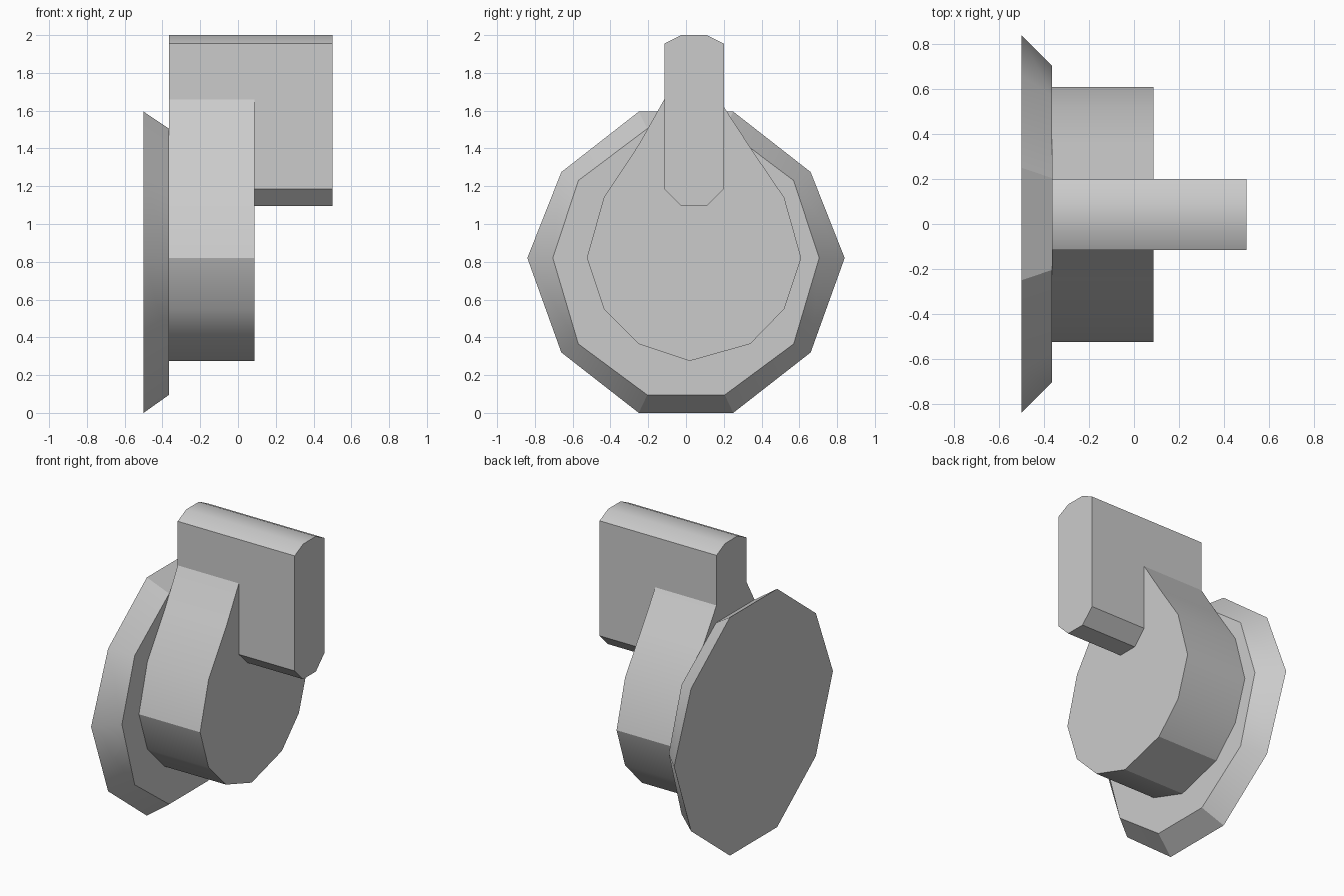
import bpy, bmesh, math

cube = bpy.data.objects.get("Cube")
if cube:
    bpy.data.objects.remove(cube, do_unlink=True)

grey = bpy.data.materials.new("plain_grey")
grey.use_nodes = True
COLOUR = (0.6, 0.6, 0.6, 1)
grey.diffuse_color = COLOUR
grey.node_tree.nodes["Principled BSDF"].inputs["Base Color"].default_value = COLOUR


def loft(name, back, x_back, front, x_front):
    """Closed solid between two (y, z) outlines standing across the x axis."""
    bm = bmesh.new()
    a = [bm.verts.new((x_back, y, z)) for y, z in back]
    b = [bm.verts.new((x_front, y, z)) for y, z in front]
    bm.faces.new(a)
    bm.faces.new(b)
    for i in range(len(a)):
        j = (i + 1) % len(a)
        bm.faces.new((a[i], a[j], b[j], b[i]))
    bmesh.ops.recalc_face_normals(bm, faces=bm.faces)
    mesh = bpy.data.meshes.new(name)
    bm.to_mesh(mesh)
    bm.free()
    mesh.materials.append(grey)
    obj = bpy.data.objects.new(name, mesh)
    bpy.context.collection.objects.link(obj)
    bpy.ops.object.select_all(action='DESELECT')
    obj.select_set(True)
    bpy.context.view_layer.objects.active = obj
    bpy.ops.object.shade_smooth_by_angle(angle=math.radians(30))
    return obj


def mirrored(half):
    """Complete a bottom-to-top half outline by mirroring it in y."""
    return half + [(-y, z) for y, z in reversed(half) if y > 0]


def mirrored_ring(side, tip):
    lower, upper = side
    full = lower + [tip] + upper
    return mirrored(full)


# Ten-sided wall plate, bevelled towards the knob
plate_back = mirrored_ring(([(0.25, 0), (0.66, 0.32)], [(0.66, 1.275), (0.25, 1.595)]), (0.84, 0.82))
plate_front = mirrored_ring(([(0.205, 0.095), (0.57, 0.365)], [(0.57, 1.23), (0.205, 1.505)]), (0.705, 0.82))
loft("wall_plate", plate_back, -0.5, plate_front, -0.366)

# Teardrop hub, narrowing up into the handle
hub = [(0.02, 0.275), (0.34, 0.365), (0.52, 0.55), (0.61, 0.82), (0.52, 1.14),
       (0.35, 1.39), (0.2, 1.62), (-0.115, 1.66), (-0.25, 1.42),
       (-0.435, 1.14), (-0.525, 0.82), (-0.435, 0.55), (-0.25, 0.365)]
loft("hub", hub, -0.366, hub, 0.087)

# Upright handle with chamfered top and bottom
handle = [(-0.025, 1.095), (0.11, 1.095), (0.2, 1.185), (0.2, 1.955),
          (0.11, 2), (-0.025, 2), (-0.115, 1.955), (-0.115, 1.185)]
loft("handle", handle, -0.366, handle, 0.5)
